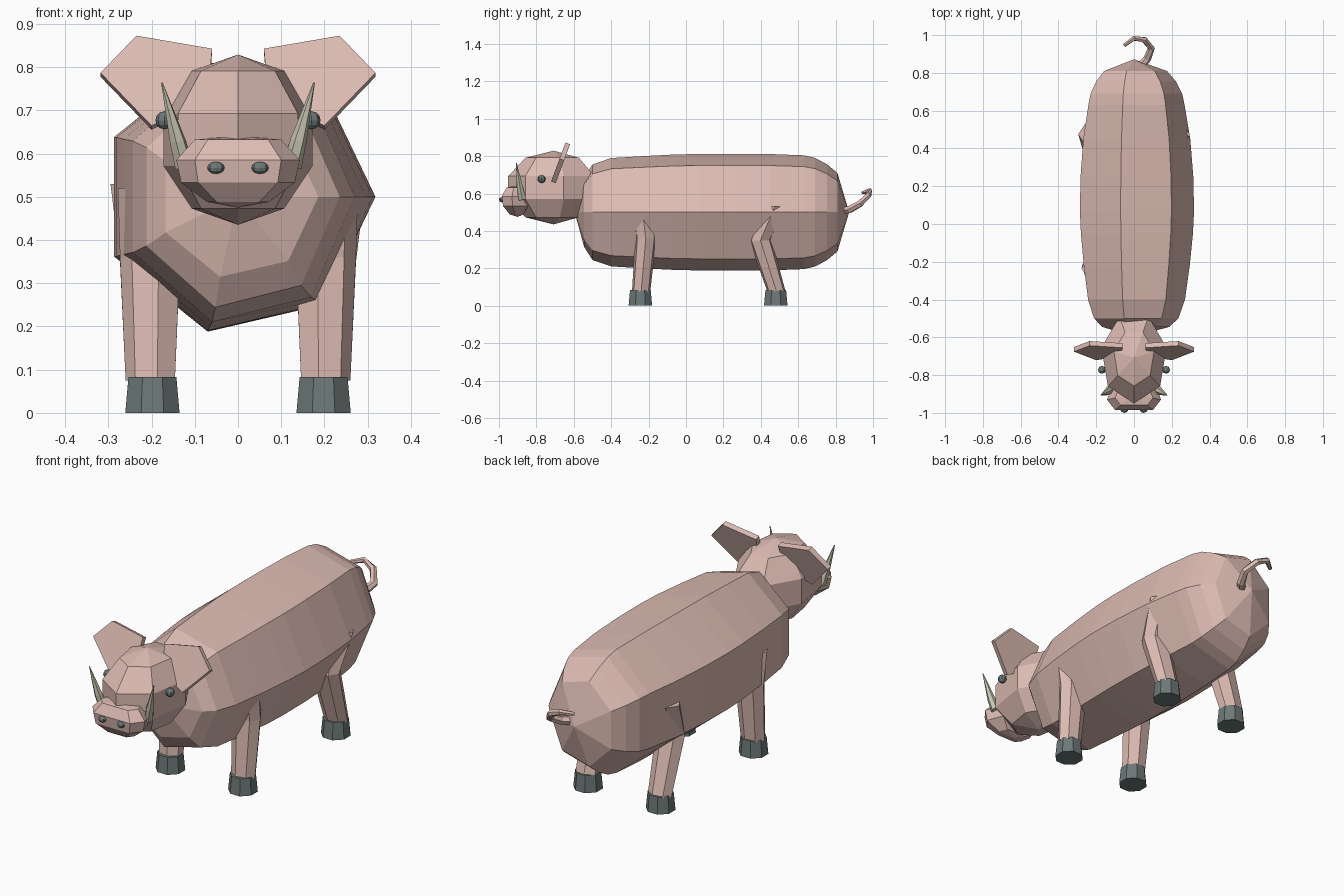
import bpy, bmesh
from math import sin, cos, pi
from mathutils import Vector

if "Cube" in bpy.data.objects:
    bpy.data.objects.remove(bpy.data.objects["Cube"])


def material(name, rgb):
    m = bpy.data.materials.new(name)
    m.diffuse_color = (*rgb, 1)
    m.use_nodes = True
    m.node_tree.nodes["Principled BSDF"].inputs["Base Color"].default_value = m.diffuse_color
    return m


PINK = material("skin", (0.72, 0.50, 0.45))
DARK = material("hoof_grey", (0.15, 0.19, 0.185))
IVORY = material("ivory", (0.58, 0.57, 0.45))


def loft(name, rings, mat):
    """Skin a list of rings; a one-point ring is a pole, open ends are capped."""
    bm = bmesh.new()
    vs = [[bm.verts.new(p) for p in r] for r in rings]
    for a, b in zip(vs, vs[1:]):
        n = max(len(a), len(b))
        for i in range(n):
            j = (i + 1) % n
            if len(a) == 1:
                bm.faces.new((a[0], b[i], b[j]))
            elif len(b) == 1:
                bm.faces.new((a[i], a[j], b[0]))
            else:
                bm.faces.new((a[i], a[j], b[j], b[i]))
    for end in (vs[0], vs[-1]):
        if len(end) > 2:
            bm.faces.new(end)
    bmesh.ops.recalc_face_normals(bm, faces=bm.faces)
    me = bpy.data.meshes.new(name)
    bm.to_mesh(me)
    bm.free()
    me.materials.append(mat)
    ob = bpy.data.objects.new(name, me)
    bpy.context.collection.objects.link(ob)
    return ob


def circle(c, rx, ry, n=7, start=-pi / 2):
    """Horizontal ring."""
    return [(c[0] + rx * cos(start + 2 * pi * i / n),
             c[1] + ry * sin(start + 2 * pi * i / n), c[2]) for i in range(n)]


def ellipsoid(name, c, r, mat, n=7, bands=5):
    rings = [[(c[0], c[1], c[2] + r[2])]]
    for k in range(1, bands):
        t = pi * k / bands
        rings.append(circle((c[0], c[1], c[2] + r[2] * cos(t)), r[0] * sin(t), r[1] * sin(t), n))
    rings.append([(c[0], c[1], c[2] - r[2])])
    return loft(name, rings, mat)


def tube(name, path, radii, mat, n=7):
    """Tapered tube along a path; a zero radius closes in a point."""
    pts = [Vector(p) for p in path]
    rings = []
    for i, (p, r) in enumerate(zip(pts, radii)):
        if r == 0:
            rings.append([p])
            continue
        d = (pts[min(i + 1, len(pts) - 1)] - pts[max(i - 1, 0)]).normalized()
        u = d.cross(Vector((0.15, 0.4, -0.9))).normalized()
        v = d.cross(u)
        rings.append([p + r * (cos(2 * pi * k / n) * u + sin(2 * pi * k / n) * v) for k in range(n)])
    return loft(name, rings, mat)


# Body: seven-sided barrel along y (y, half width, half height)
profile = [(-0.545, 0.186, 0.19), (-0.50, 0.235, 0.262), (-0.40, 0.27, 0.297),
           (-0.22, 0.295, 0.308), (-0.05, 0.312, 0.317), (0.07, 0.318, 0.319),
           (0.25, 0.314, 0.32), (0.45, 0.298, 0.319), (0.63, 0.268, 0.312),
           (0.69, 0.255, 0.298), (0.755, 0.222, 0.262), (0.81, 0.175, 0.215)]
body = [[(0, -0.595, 0.5)]]
for y, rx, rz in profile:
    body.append([(rx * cos(2 * pi * i / 7), y, 0.5 + rz * sin(2 * pi * i / 7)) for i in range(7)])
body.append([(0, 0.872, 0.5)])
loft("body", body, PINK)

# Head
ellipsoid("head", (0, -0.708, 0.632), (0.186, 0.255, 0.197), PINK)

# Snout: flat-fronted hexagon in four layers (z, scale)
outline = [(-0.10, -0.085), (0.10, -0.085), (0.143, -0.03), (0.11, 0.06), (-0.11, 0.06), (-0.143, -0.03)]
snout = [[(0, -0.90, 0.475)]]
for z, s in ((0.488, 0.5), (0.533, 0.92), (0.585, 1.0), (0.632, 0.70)):
    snout.append([(x * s, -0.90 + y * s, z) for x, y in outline])
snout.append([(0, -0.90, 0.642)])
loft("snout", snout, PINK)

for s, side in ((-1, "right"), (1, "left")):
    # Ear: thin leaning five-sided panel
    ear = [(0.06, 0.838), (0.235, 0.868), (0.318, 0.782), (0.20, 0.66), (0.07, 0.72)]
    normal = Vector((0, -0.93, 0.36)) * 0.013
    flat = [Vector((s * x, -0.632 - (0.868 - z) * 0.37, z)) for x, z in ear]
    loft(side + "_ear", [[p + normal for p in flat], [p - normal for p in flat]], PINK)

    # Eye, nostril and tusk
    ellipsoid(side + "_eye", (s * 0.17, -0.772, 0.677), (0.021, 0.021, 0.021), DARK, 8, 6)
    ellipsoid(side + "_nostril", (s * 0.051, -0.985, 0.567), (0.02, 0.015, 0.014), DARK, 8, 6)
    tube(side + "_tusk", [(s * 0.125, -0.875, 0.57), (s * 0.14, -0.888, 0.63), (s * 0.176, -0.907, 0.764)],
         [0.022, 0.019, 0.002], IVORY, 6)

    # Legs: (y, z, radius in x, radius in y) from ankle to hip
    legs = {"front": [(-0.24, 0.075, 0.06, 0.05), (-0.215, 0.36, 0.073, 0.058), (-0.235, 0.52, 0.078, 0.06)],
            "back": [(0.484, 0.075, 0.06, 0.05), (0.398, 0.35, 0.073, 0.062), (0.475, 0.53, 0.095, 0.07)]}
    for end, path in legs.items():
        start = pi if s < 0 else 0
        loft(f"{end}_{side}_leg",
             [circle((s * 0.2, y, z), rx, ry, 7, start) for y, z, rx, ry in path], PINK)
        y = path[0][0] - 0.004
        loft(f"{end}_{side}_hoof",
             [circle((s * 0.198, y, z), r, r, 8, pi / 8) for z, r in ((0, 0.068), (0.083, 0.06))], DARK)

# Curly tail
tube("tail", [(0.02, 0.82, 0.505), (0.07, 0.875, 0.515), (0.092, 0.93, 0.545),
              (0.055, 0.975, 0.59), (0.0, 0.983, 0.615), (-0.052, 0.945, 0.605)],
     [0.022, 0.021, 0.019, 0.017, 0.014, 0.009], PINK, 6)
